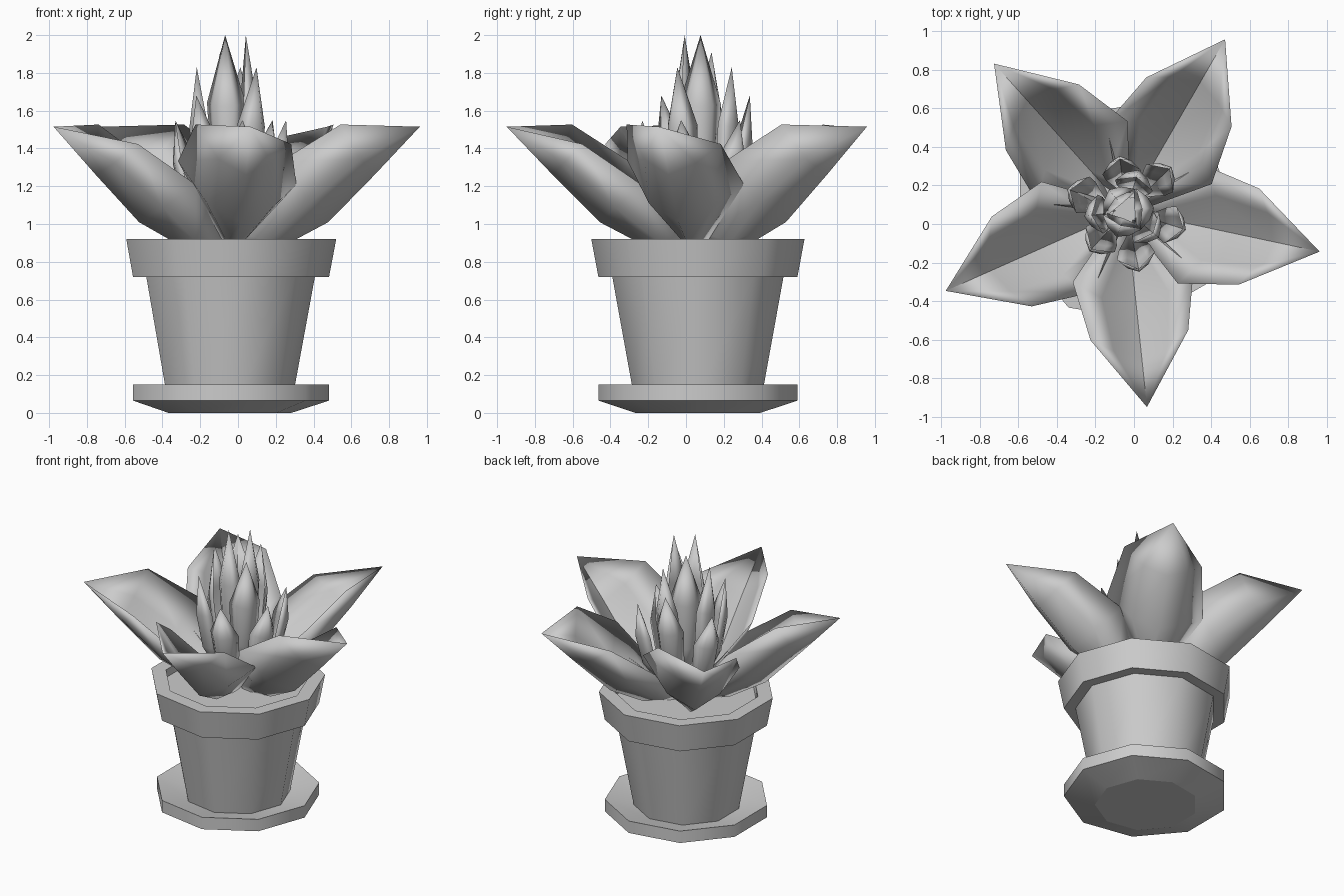
import bpy
import bmesh
from math import cos, sin, tau, radians
from mathutils import Vector

cube = bpy.data.objects.get("Cube")
if cube:
    bpy.data.objects.remove(cube)

SIDES = 9
POT_CENTRE = Vector((-0.053, 0.063, 0))
PLANT_CENTRE = Vector((-0.04, 0.07, 0))

grey = bpy.data.materials.new("plain grey")
grey.use_nodes = True
grey.diffuse_color = (0.6, 0.6, 0.6, 1)
grey.node_tree.nodes["Principled BSDF"].inputs["Base Color"].default_value = (0.6, 0.6, 0.6, 1)


def finish(name, bm, angle):
    mesh = bpy.data.meshes.new(name)
    bm.to_mesh(mesh)
    bm.free()
    mesh.materials.append(grey)
    obj = bpy.data.objects.new(name, mesh)
    bpy.context.collection.objects.link(obj)
    bpy.ops.object.select_all(action='DESELECT')
    obj.select_set(True)
    bpy.context.view_layer.objects.active = obj
    bpy.ops.object.shade_smooth_by_angle(angle=radians(angle), keep_sharp_edges=True)


def turned(name, profile, cap_start=True, cap_end=True):
    """Nine-sided turned part from (radius, height) points, bottom to top."""
    bm = bmesh.new()
    rings = []
    for r, z in profile:
        rings.append([bm.verts.new(POT_CENTRE + Vector((r * cos(tau * i / SIDES), r * sin(tau * i / SIDES), z)))
                      for i in range(SIDES)])
    for low, high in zip(rings, rings[1:]):
        for i in range(SIDES):
            j = (i + 1) % SIDES
            bm.faces.new((low[i], low[j], high[j], high[i]))
    caps = []
    if cap_start:
        caps.append(bm.faces.new(rings[0][::-1]))
    if cap_end:
        caps.append(bm.faces.new(rings[-1]))
    for cap in caps:
        for edge in cap.edges:
            edge.smooth = False
    finish(name, bm, 45)


def leaf(name, degrees, base, rows, tip, roll=0.0):
    """Fleshy cupped leaf with a rounded back and a creased face.
    Each row is (keel reach, keel height, half width, edge reach, edge lift)."""
    a = radians(degrees)
    out = Vector((cos(a), sin(a), 0))
    side = Vector((-sin(a), cos(a), 0))
    up = Vector((0, 0, 1))
    bm = bmesh.new()

    def point(reach, across, height):
        return bm.verts.new(PLANT_CENTRE + out * reach + side * across + up * height)

    start = point(base[0], 0, base[1])
    end = point(tip[0], 0, tip[1])
    section = ((-1, 1), (-0.55, 0.34), (0, 0), (0.55, 0.34), (1, 1),
               (0.55, 0.48), (0, 0.1), (-0.55, 0.48))
    loops = [[point(reach + du * lift, s * width, height + dz * lift * (1 - s * roll))
              for s, lift in section]
             for reach, height, width, du, dz in rows]
    count = len(section)
    for i in range(count):
        j = (i + 1) % count
        bm.faces.new((start, loops[0][j], loops[0][i]))
        for low, high in zip(loops, loops[1:]):
            bm.faces.new((low[i], low[j], high[j], high[i]))
        bm.faces.new((loops[-1][i], loops[-1][j], end))
    # Sharp midrib on the inner face
    rib = [start] + [loop[6] for loop in loops] + [end]
    for low, high in zip(rib, rib[1:]):
        bm.edges.get((low, high)).smooth = False
    bmesh.ops.recalc_face_normals(bm, faces=bm.faces)
    finish(name, bm, 180)


# Dished saucer, pot with overhanging rim, and soil
turned("saucer", [(0.335, 0), (0.535, 0.065), (0.535, 0.15), (0.345, 0.105)])
turned("pot", [(0.346, 0.1), (0.46, 0.72), (0.535, 0.72), (0.573, 0.92),
               (0.475, 0.92), (0.465, 0.85)], cap_end=False)
turned("soil", [(0.4, 0.84), (0.468, 0.87)])

# Five broad spreading leaves
for n in range(5):
    leaf(f"broad_leaf_{n + 1}", -84 + 72 * n, (0.05, 0.84),
         [(0.3, 0.89, 0.08, -0.24, 0.05),
          (0.53, 1.01, 0.315, -0.19, 0.26),
          (0.78, 1.26, 0.255, -0.13, 0.215)],
         (1.025, 1.515), roll=0.24)

# Upright heart leaves: height, tip reach, bulge reach, half width, angles
tiers = [("inner", 2.0, 0.082, 0.145, 0.11, (5, -110)),
         ("hidden", 1.91, 0.085, 0.14, 0.108, (130,)),
         ("middle", 1.83, 0.18, 0.22, 0.102, (73, 188, -40)),
         ("outer", 1.68, 0.27, 0.285, 0.1, (97, -132)),
         ("lowest", 1.55, 0.31, 0.325, 0.1, (160, 44, -18, -78))]
for tier, top, tip_reach, bulge, width, angles in tiers:
    rise = top - 0.88
    for n, angle in enumerate(angles):
        leaf(f"{tier}_leaf_{n + 1}", angle, (0.3 * bulge, 0.88),
             [(0.85 * bulge, 0.88 + 0.36 * rise, 0.85 * width, -0.075, 0.02),
              (bulge, 0.88 + 0.66 * rise, width, -0.085, 0.02)],
             (tip_reach, top), roll=0.2)
